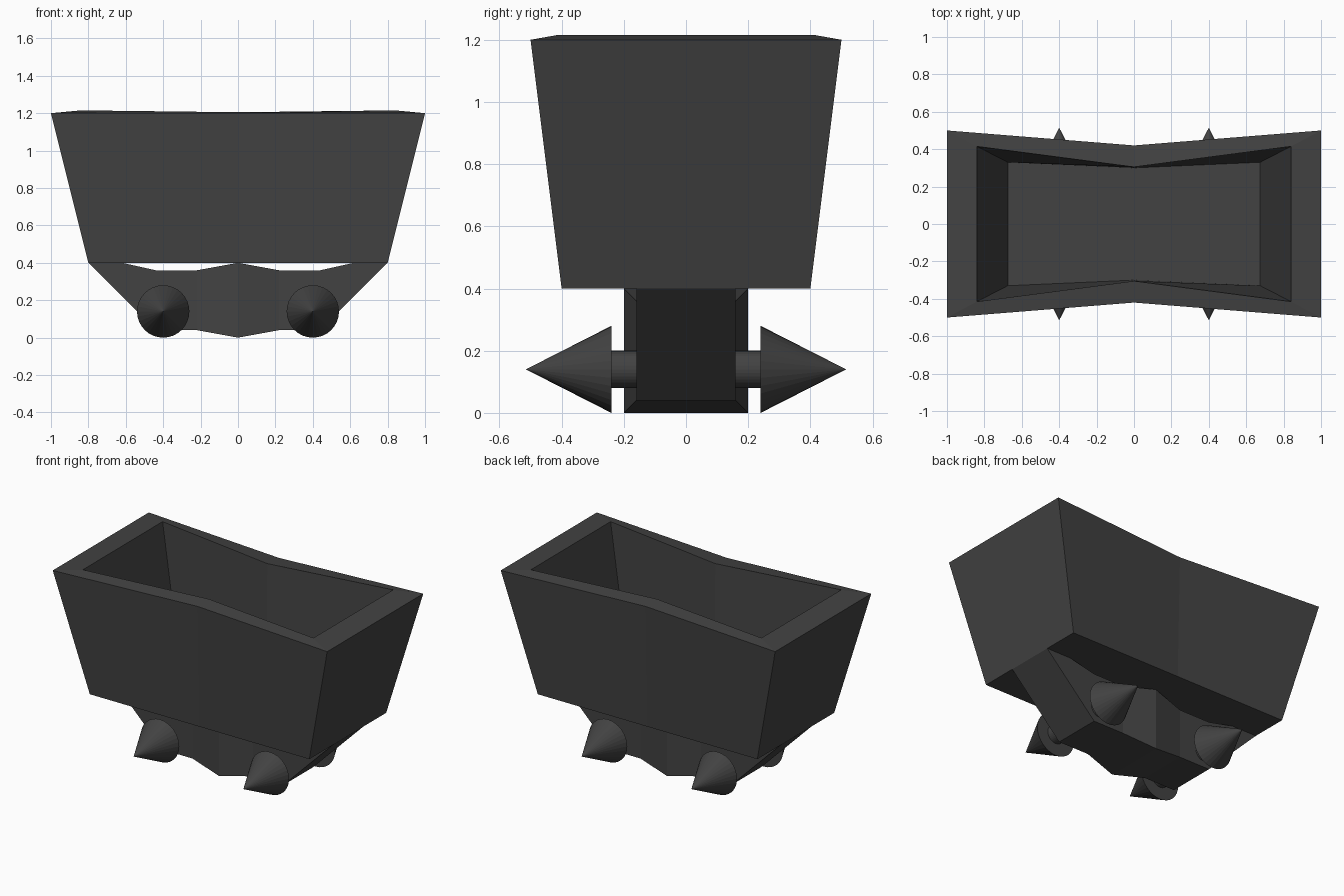
import bpy, bmesh
from math import radians
from mathutils import Matrix

if "Cube" in bpy.data.objects:
    bpy.data.objects.remove(bpy.data.objects["Cube"])

iron = bpy.data.materials.new("dark_iron")
iron.diffuse_color = (0.055, 0.055, 0.055, 1)
iron.use_nodes = True
iron.node_tree.nodes["Principled BSDF"].inputs["Base Color"].default_value = iron.diffuse_color


def finish(bm, name):
    bmesh.ops.recalc_face_normals(bm, faces=bm.faces)
    mesh = bpy.data.meshes.new(name)
    bm.to_mesh(mesh)
    bm.free()
    mesh.materials.append(iron)
    obj = bpy.data.objects.new(name, mesh)
    bpy.context.collection.objects.link(obj)
    return obj


def loft(name, rings):
    """Bridge equal-length rings and cap both ends."""
    bm = bmesh.new()
    vs = [[bm.verts.new(p) for p in ring] for ring in rings]
    n = len(vs[0])
    for a, b in zip(vs, vs[1:]):
        for i in range(n):
            j = (i + 1) % n
            bm.faces.new((a[i], a[j], b[j], b[i]))
    bm.faces.new(vs[0])
    bm.faces.new(vs[-1])
    return finish(bm, name)


# Tub: pinched at mid length, with thick walls and a hollow inside
def tub_ring(x, y, z, mid_y, mid_z):
    return [(x, -y, z), (x, y, z), (0, mid_y, mid_z),
            (-x, y, z), (-x, -y, z), (0, -mid_y, mid_z)]


loft("tub", [
    tub_ring(0.80, 0.40, 0.40, 0.40, 0.40),
    tub_ring(1.00, 0.50, 1.20, 0.42, 1.20),
    tub_ring(0.84, 0.415, 1.215, 0.305, 1.205),
    tub_ring(0.675, 0.33, 0.51, 0.30, 0.51),
])


# Chassis: cross-sections along x, sloping end brackets reach up under the tub
half = [(0.0, 0.0, 0.2, 0.0, 0.4), (0.22, 0.22, 0.16, 0.04, 0.36),
        (0.44, 0.44, 0.16, 0.04, 0.36), (0.80, 0.80, 0.16, 0.40, 0.44)]
sections = [(-a, -b, y, z0, z1) for a, b, y, z0, z1 in half[:0:-1]] + half
loft("chassis", [[(a, -y, z0), (a, y, z0), (b, y, z1), (b, -y, z1)]
                 for a, b, y, z0, z1 in sections])


# Axles and cone-shaped wheels pointing outwards
def cone(name, r1, r2, depth, x, y, angle):
    bm = bmesh.new()
    bmesh.ops.create_cone(
        bm, cap_ends=True, segments=32, radius1=r1, radius2=r2, depth=depth,
        matrix=Matrix.Translation((x, y, 0.14)) @ Matrix.Rotation(radians(angle), 4, 'X'))
    return finish(bm, name)


for x, end in ((-0.4, "left"), (0.4, "right")):
    cone(f"axle_{end}", 0.06, 0.06, 0.49, x, 0, 90)
    for s, side in ((-1, "front"), (1, "back")):
        cone(f"wheel_{side}_{end}", 0.14, 0, 0.275, x, s * 0.3775, -90 * s)
